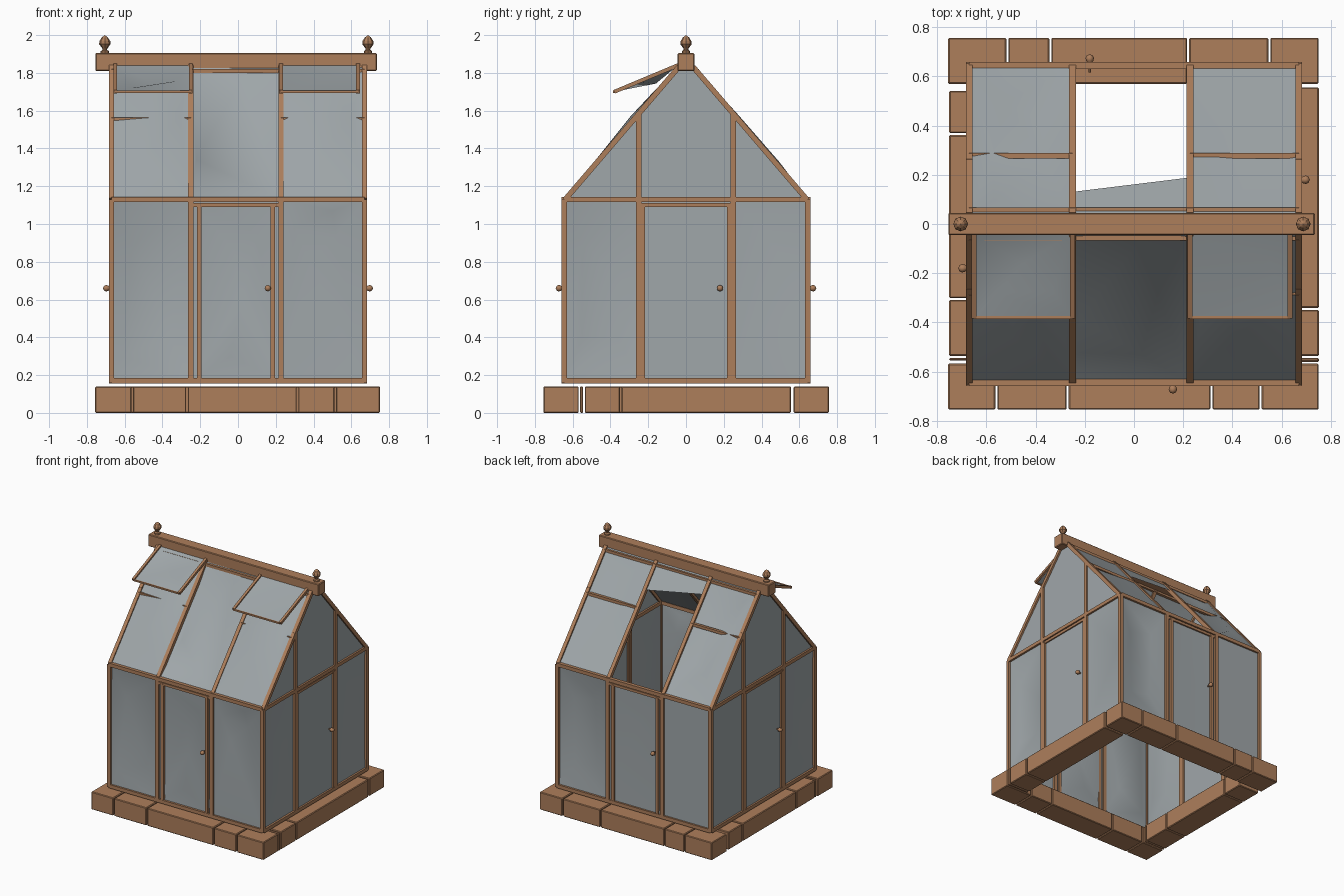
import bpy, bmesh, math
from mathutils import Vector, Matrix
from mathutils.geometry import delaunay_2d_cdt

cube = bpy.data.objects.get("Cube")
if cube:
    bpy.data.objects.remove(cube, do_unlink=True)


def material(name, rgb):
    m = bpy.data.materials.new(name)
    m.use_nodes = True
    m.diffuse_color = (*rgb, 1)
    m.node_tree.nodes["Principled BSDF"].inputs["Base Color"].default_value = (*rgb, 1)
    return m


WOOD = material("warm_brown", (0.42, 0.21, 0.105))
GLASS = material("pale_grey", (0.35, 0.385, 0.40))


def finish(name, bm, mat, smooth=False):
    me = bpy.data.meshes.new(name)
    bm.to_mesh(me)
    bm.free()
    me.materials.append(mat)
    for p in me.polygons:
        p.use_smooth = smooth
    ob = bpy.data.objects.new(name, me)
    bpy.context.collection.objects.link(ob)
    return ob


def box(name, lo, hi):
    lo, hi = Vector(lo), Vector(hi)
    bm = bmesh.new()
    bmesh.ops.create_cube(bm, size=1)
    bmesh.ops.scale(bm, vec=hi - lo, verts=bm.verts)
    bmesh.ops.translate(bm, vec=(lo + hi) / 2, verts=bm.verts)
    ob = finish(name, bm, WOOD)
    bev = ob.modifiers.new("soft_edges", "BEVEL")
    bev.width, bev.segments = 0.005, 1
    return ob


def bar(name, a, b, w=0.028):
    """Square bar between two points."""
    a, b = Vector(a), Vector(b)
    z = (b - a).normalized()
    x = Vector((1, 0, 0)) if abs(z.x) < 0.9 else Vector((0, 1, 0))
    y = z.cross(x).normalized()
    x = y.cross(z)
    rot = Matrix((x, y, z)).transposed().to_4x4()
    bm = bmesh.new()
    bmesh.ops.create_cube(bm, size=1)
    bmesh.ops.scale(bm, vec=(w, w, (b - a).length), verts=bm.verts)
    bmesh.ops.transform(bm, matrix=Matrix.Translation((a + b) / 2) @ rot, verts=bm.verts)
    return finish(name, bm, WOOD)


def pane(name, frame, outline, dents=()):
    """Sheet on a plane (origin, u, v), pushed along the normal at the dents."""
    o, u, v = frame
    n = u.cross(v)
    pts = [Vector(p[:2]) for p in outline] + [Vector(d[:2]) for d in dents]
    depth = [0] * len(outline) + [d[2] for d in dents]
    vs, _, fs, orig, _, _ = delaunay_2d_cdt(pts, [], [list(range(len(outline)))], 1, 1e-5)
    bm = bmesh.new()
    bv = [bm.verts.new(o + u * p.x + v * p.y + n * (depth[i[0]] if i else 0))
          for p, i in zip(vs, orig)]
    for f in fs:
        bm.faces.new([bv[i] for i in f])
    bmesh.ops.recalc_face_normals(bm, faces=bm.faces)
    return finish(name, bm, GLASS, True)


def rect(u0, u1, v0, v1):
    return [(u0, v0), (u1, v0), (u1, v1), (u0, v1)]


def lathe(name, profile, loc, sides=8, smooth=False):
    bm = bmesh.new()
    vs = [bm.verts.new((r, 0, z)) for r, z in profile]
    es = [bm.edges.new(p) for p in zip(vs, vs[1:])]
    bmesh.ops.spin(bm, geom=vs + es, axis=(0, 0, 1), cent=(0, 0, 0),
                   angle=math.tau, steps=sides)
    bmesh.ops.remove_doubles(bm, verts=bm.verts, dist=1e-4)
    bmesh.ops.recalc_face_normals(bm, faces=bm.faces)
    ob = finish(name, bm, WOOD, smooth)
    ob.location = loc
    return ob


UP = Vector((0, 0, 1))
SILL, EAVE = 0.17, 1.13
RIDGE_Y, RIDGE_Z = 0.04, 1.835
HX, HY = 0.67, 0.645
BX = (-0.25, 0.228)

# Foundation blocks: rows front and back, columns left and right
for name, y0, joints in (("front", -0.755, (-0.76, -0.56, -0.27, 0.315, 0.515, 0.755)),
                         ("back", 0.57, (-0.76, -0.515, -0.34, 0.22, 0.55, 0.755))):
    for a, b in zip(joints, joints[1:]):
        box(name + "_block", (a + 0.004, y0, 0), (b - 0.004, y0 + 0.187, 0.14))
for name, x0, joints in (("left", 0.567, (-0.565, -0.54, -0.345, 0.56)),
                         ("right", -0.752, (-0.56, -0.54, -0.305, 0.365, 0.545))):
    for a, b in zip(joints, joints[1:]):
        box(name + "_block", (x0, a + 0.004, 0), (x0 + 0.185, b - 0.004, 0.14))

# Wall dents per side: (u, z, push)
wall_dents = {
    "front": ([(-0.56, 0.88, -0.05), (-0.36, 0.4, -0.05), (-0.61, 0.3, -0.01)],
              [(-0.02, 0.85, -0.04), (-0.04, 0.3, -0.03), (0.02, 0.6, 0.0), (0.1, 0.95, -0.01)],
              [(0.3, 0.98, -0.005), (0.5, 1.07, -0.005), (0.52, 0.94, -0.03), (0.38, 0.8, -0.01)]),
    "left": ([(-0.55, 0.4, -0.03), (-0.36, 0.4, -0.03), (-0.28, 0.65, -0.01), (-0.55, 0.9, -0.03)],
             [], [(0.6, 0.72, -0.02)]),
    "back": ([(-0.55, 0.88, -0.04), (-0.34, 0.92, -0.04), (-0.36, 0.4, -0.04), (-0.54, 0.36, -0.03)],
             [(0.0, 0.8, -0.015)], []),
    "right": ([], [], [(0.38, 0.9, -0.02), (0.5, 0.95, -0.02), (0.4, 0.4, -0.02), (0.56, 0.4, -0.02)]),
}

# Four walls, each with posts, a door, a knob and three panes
for k, side in enumerate(("front", "left", "back", "right")):
    rot = Matrix.Rotation(k * math.pi / 2, 3, "Z")
    u, out = rot @ Vector((1, 0, 0)), rot @ Vector((0, -1, 0))
    half, dist = (HX, HY) if k % 2 == 0 else (HY, HX)
    b0, b1 = ((-0.25, 0.25) if k % 2 else BX if k == 0 else (-BX[1], -BX[0]))

    def at(s, z, push=0):
        return u * s + out * (dist + push) + UP * z

    for z, n in ((SILL, "sill"), (EAVE, "eave_rail")):
        bar(f"{side}_{n}", at(-half, z), at(half, z))
    bar(side + "_corner_post", at(half, SILL - 0.01), at(half, EAVE))
    for s in (b0, b1):
        bar(side + "_wall_post", at(s, SILL), at(s, EAVE))

    # Door with stiles, wider on the long walls
    inset = 0.045 if k % 2 == 0 else 0.02
    for s in (b0 + inset, b1 - inset):
        bar(side + "_door_stile", at(s, SILL), at(s, EAVE - 0.03), 0.024)
    bar(side + "_door_head", at(b0, EAVE - 0.03), at(b1, EAVE - 0.03), 0.02)
    knob = lathe(side + "_door_knob",
                 [(0, -0.03), (0.006, -0.03), (0.006, 0.01), (0.015, 0.018),
                  (0.017, 0.03), (0.012, 0.04), (0, 0.045)],
                 at(b1 - 0.07, 0.66), 8, True)
    knob.rotation_euler = out.to_track_quat("Z", "Y").to_euler()

    plane = (out * dist, u, UP)
    for (a, b), d, n in zip(((-half, b0), (b0, b1), (b1, half)), wall_dents[side],
                            ("near_pane", "door_pane", "far_pane")):
        pane(f"{side}_{n}", plane, rect(a, b, SILL, EAVE), d)

    # Gable above the end walls
    if k % 2:
        zs = EAVE + (HY - 0.25) / (HY - RIDGE_Y) * (RIDGE_Z - EAVE)
        pane(side + "_gable_middle", plane,
             [(-0.25, EAVE), (0.25, EAVE), (0.25, zs), (RIDGE_Y, RIDGE_Z),
              (-RIDGE_Y, RIDGE_Z), (-0.25, zs)])
        for s in (-1, 1):
            pane(side + "_gable_corner", plane,
                 [(s * 0.25, EAVE), (s * HY, EAVE), (s * 0.25, zs)])
            bar(side + "_gable_post", at(s * 0.25, EAVE), at(s * 0.25, zs))

# Two roof slopes
run, rise = HY - RIDGE_Y, RIDGE_Z - EAVE
L = math.hypot(run, rise)
PURLIN = 0.56
roof_dents = {
    "front": ([(-0.31, 0.56, 0.02), (-0.5, 0.3, 0.01), (-0.45, 0.75, 0.012)],
              [(-0.222, 0.33, -0.06), (0.02, 0.85, -0.02)],
              [(0.29, 0.56, 0.018), (0.6, 0.56, 0.018), (0.5, 0.75, -0.01), (0.42, 0.3, 0.01)]),
    "back": ([(-0.55, 0.68, -0.015), (-0.4, 0.3, 0.0)], [],
             [(0.37, 0.3, -0.05), (0.37, 0.53, -0.04), (0.58, 0.6, 0.012),
              (0.52, 0.25, 0.015), (0.57, 0.82, -0.02)]),
}
for sgn, side in ((1, "front"), (-1, "back")):
    u = Vector((sgn, 0, 0))
    v = Vector((0, sgn * run, rise)) / L
    o = Vector((0, -sgn * HY, EAVE))
    sink = u.cross(v) * -0.004
    b0, b1 = BX if sgn > 0 else (-BX[1], -BX[0])

    def on(s, t):
        return o + u * s + v * t + sink

    for s in (-HX, b0, b1, HX):
        bar(side + "_rafter", on(s, 0), on(s, L))
    bar(side + "_top_rail", on(-HX, L - 0.03), on(HX, L - 0.03), 0.022)
    for a, b, d, n in ((-HX, b0, 0, "near"), (b0, b1, 1, "middle"), (b1, HX, 2, "far")):
        shape = rect(a, b, 0, L)
        if n == "middle" and side == "back":
            # Broken pane: only a slanted strip is left under the ridge
            shape = [(a, 0.70), (b, 0.79), (b, L), (a, L)]
        pane(f"{side}_roof_{n}_pane", (o, u, v), shape, roof_dents[side][d])
        if n != "middle":
            bar(f"{side}_{n}_purlin", on(a, PURLIN), on(b, PURLIN), 0.022)

# Two open roof vents hinged under the ridge
low, high = Vector((0, -0.38, 1.70)), Vector((0, -0.04, 1.842))
V = (high - low).normalized()
X = Vector((1, 0, 0))
for name, a, b, d in (("right", -0.65, -0.25, [(-0.45, 0.22, -0.045), (-0.56, 0.1, -0.02),
                                               (-0.33, 0.12, 0.01)]),
                      ("left", 0.228, 0.635, [(0.55, 0.25, -0.01)])):
    pane(name + "_vent_pane", (low, X, V), rect(a, b, 0, (high - low).length), d)
    for s in (a, b):
        bar(name + "_vent_side", low + X * s, high + X * s, 0.02)
    bar(name + "_vent_edge", low + X * a, low + X * b, 0.012)

# Ridge beam and finials
box("ridge_beam", (-0.755, -0.045, 1.81), (0.735, 0.045, 1.905))
for s in (-0.705, 0.688):
    lathe("ridge_finial", [(0.022, 0), (0.022, 0.015), (0.012, 0.022), (0.014, 0.03),
                           (0.03, 0.052), (0.029, 0.068), (0.016, 0.088), (0, 0.1)],
          (s, 0, 1.9))
